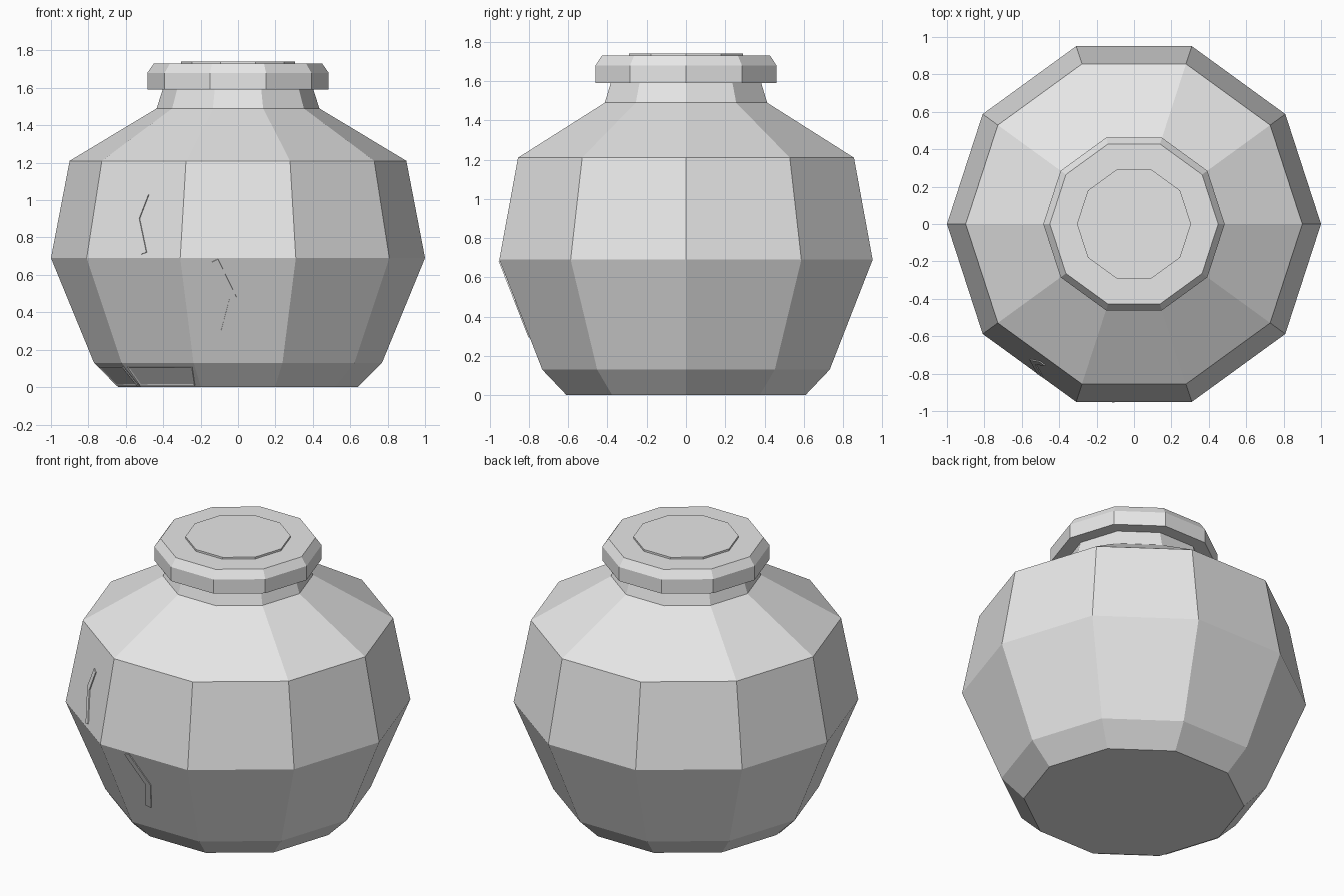
import bpy, bmesh
from math import cos, sin, pi, radians
from mathutils import Vector

cube = bpy.data.objects.get("Cube")
if cube:
    bpy.data.objects.remove(cube, do_unlink=True)

SIDES = 10
clay = bpy.data.materials.new("light_grey_clay")
clay.use_nodes = True
clay.diffuse_color = (0.8, 0.8, 0.8, 1)
clay.node_tree.nodes["Principled BSDF"].inputs["Base Color"].default_value = (0.8, 0.8, 0.8, 1)

# (radius, height) profile of the jar body and neck
BODY = [(0.64, 0), (0.77, 0.13), (1.0, 0.69), (0.9, 1.21), (0.435, 1.49), (0.4, 1.6)]
LID = [(0.485, 1.59), (0.485, 1.68), (0.45, 1.73)]
LID_DISC = [(0.305, 1.725), (0.305, 1.742)]


def add_object(name, bm):
    bmesh.ops.recalc_face_normals(bm, faces=bm.faces)
    mesh = bpy.data.meshes.new(name)
    bm.to_mesh(mesh)
    bm.free()
    mesh.materials.append(clay)
    obj = bpy.data.objects.new(name, mesh)
    bpy.context.collection.objects.link(obj)
    return obj


def lathe(name, profile):
    """Faceted, capped solid of revolution."""
    bm = bmesh.new()
    rings = [[bm.verts.new((r * cos(2 * pi * i / SIDES), r * sin(2 * pi * i / SIDES), z))
              for i in range(SIDES)] for r, z in profile]
    for low, high in zip(rings, rings[1:]):
        for i in range(SIDES):
            j = (i + 1) % SIDES
            bm.faces.new((low[i], low[j], high[j], high[i]))
    bm.faces.new(rings[0])
    bm.faces.new(rings[-1])
    return add_object(name, bm)


def plate(name, band, facing, outline, lift=0.006, rim=0):
    """Thin raised plate on one body facet, from an outline in x and z."""
    (r0, z0), (r1, z1) = BODY[band], BODY[band + 1]
    a = radians(facing)
    slope = (r1 - r0) * cos(pi / SIDES) / (z1 - z0)
    normal = Vector((cos(a), sin(a), -slope)).normalized()
    bm = bmesh.new()
    back, front = [], []
    for x, z in outline:
        apothem = r0 * cos(pi / SIDES) + slope * (z - z0)
        p = Vector((x, (apothem - x * cos(a)) / sin(a), z))
        back.append(bm.verts.new(p - normal * 0.003))
        front.append(bm.verts.new(p + normal * lift))
    n = len(outline)
    bm.faces.new(back)
    top = bm.faces.new(front)
    for i in range(n):
        j = (i + 1) % n
        bm.faces.new((back[i], back[j], front[j], front[i]))
    bmesh.ops.recalc_face_normals(bm, faces=bm.faces)
    if rim:
        bmesh.ops.inset_region(bm, faces=[top], thickness=rim, depth=-0.004)
    return add_object(name, bm)


# Jar, lid and raised disc
lathe("jar_body", BODY)
lathe("lid", LID)
lathe("lid_disc", LID_DISC)

# Bent crack marks
plate("upper_crack", 2, 234, [(-0.5, 1.04), (-0.475, 1.03), (-0.525, 0.9),
                              (-0.487, 0.72), (-0.515, 0.71), (-0.555, 0.91)])
plate("lower_crack", 1, 270, [(-0.14, 0.67), (-0.107, 0.685), (-0.007, 0.48),
                              (-0.055, 0.295), (-0.09, 0.305), (-0.045, 0.475)])

# Framed panels around the foot
plate("foot_panel_front", 0, 234, [(-0.59, 0.11), (-0.245, 0.11), (-0.23, 0.01), (-0.52, 0.01)], rim=0.012)
plate("foot_panel_side", 0, 198, [(-0.74, 0.11), (-0.615, 0.11), (-0.535, 0.01), (-0.645, 0.01)], rim=0.012)
